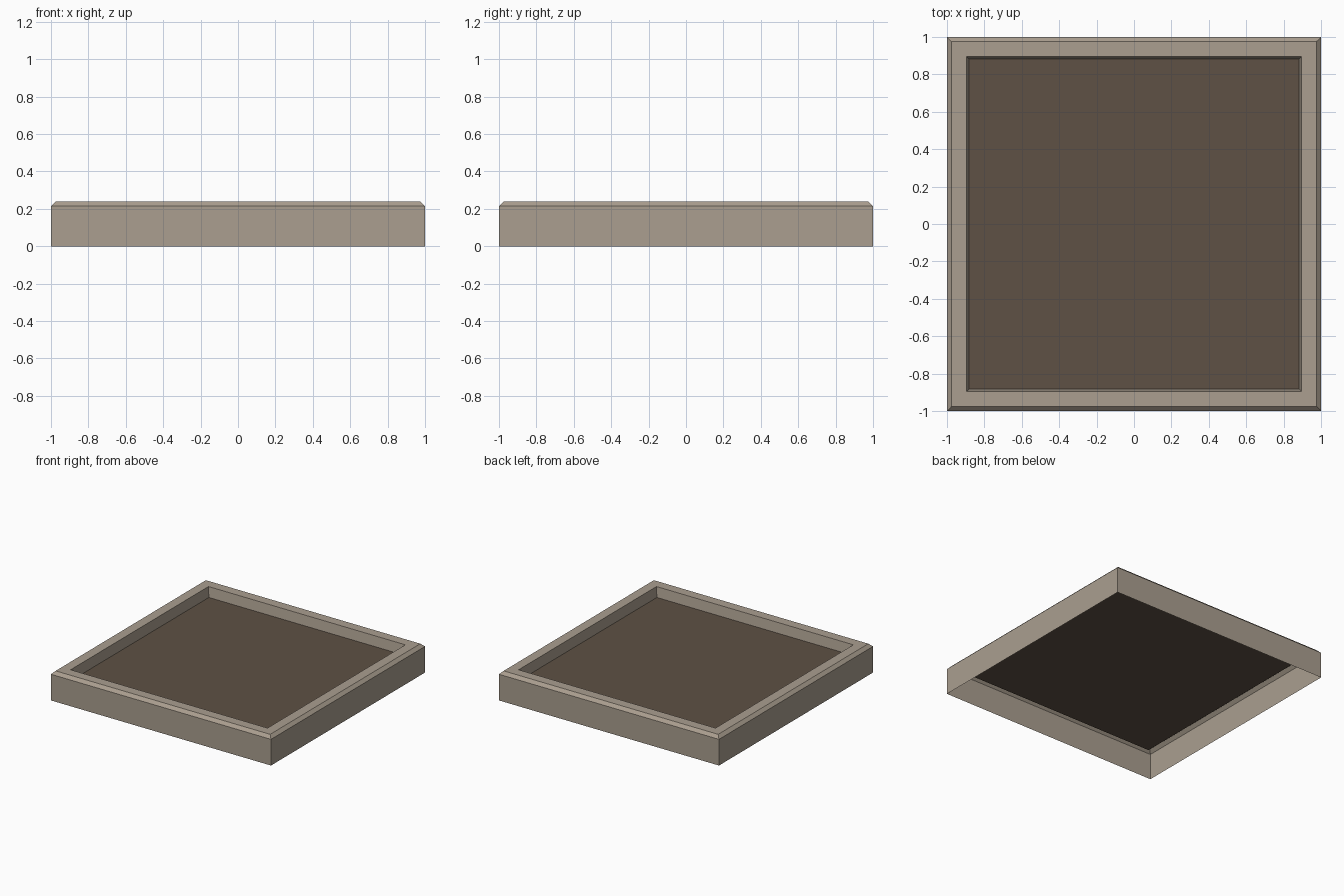
import bpy

if "Cube" in bpy.data.objects:
    bpy.data.objects.remove(bpy.data.objects["Cube"])


def material(name, rgb):
    m = bpy.data.materials.new(name)
    m.diffuse_color = (*rgb, 1.0)
    m.use_nodes = True
    m.node_tree.nodes["Principled BSDF"].inputs["Base Color"].default_value = m.diffuse_color
    return m


def build(name, verts, faces, mat):
    me = bpy.data.meshes.new(name)
    me.from_pydata(verts, [], faces)
    me.materials.append(mat)
    me.update()
    ob = bpy.data.objects.new(name, me)
    bpy.context.collection.objects.link(ob)
    return ob


def square(r, z):
    # counter-clockwise square loop with half-width r
    return [(-r, -r, z), (r, -r, z), (r, r, z), (-r, r, z)]


stone = material("warm grey stone", (0.405, 0.345, 0.278))
soil = material("dark brown soil", (0.112, 0.082, 0.058))

PANEL_R, PANEL_Z = 0.883, 0.158

# Frame: open-bottomed shell with outer wall, chamfer, flat rim, steep inner wall
profile = [(1.0, 0.0), (1.0, 0.215), (0.975, 0.24), (0.895, 0.24),
           (PANEL_R, PANEL_Z)]
verts, faces = [], []
for r, z in profile:
    verts += square(r, z)
for ring in range(len(profile) - 1):
    for i in range(4):
        j = (i + 1) % 4
        a, b = ring * 4, ring * 4 + 4
        faces.append((a + i, a + j, b + j, b + i))
build("frame", verts, faces, stone)

# Recessed panel inside the frame
build("recessed_panel", square(PANEL_R, PANEL_Z), [(0, 1, 2, 3)], soil)
